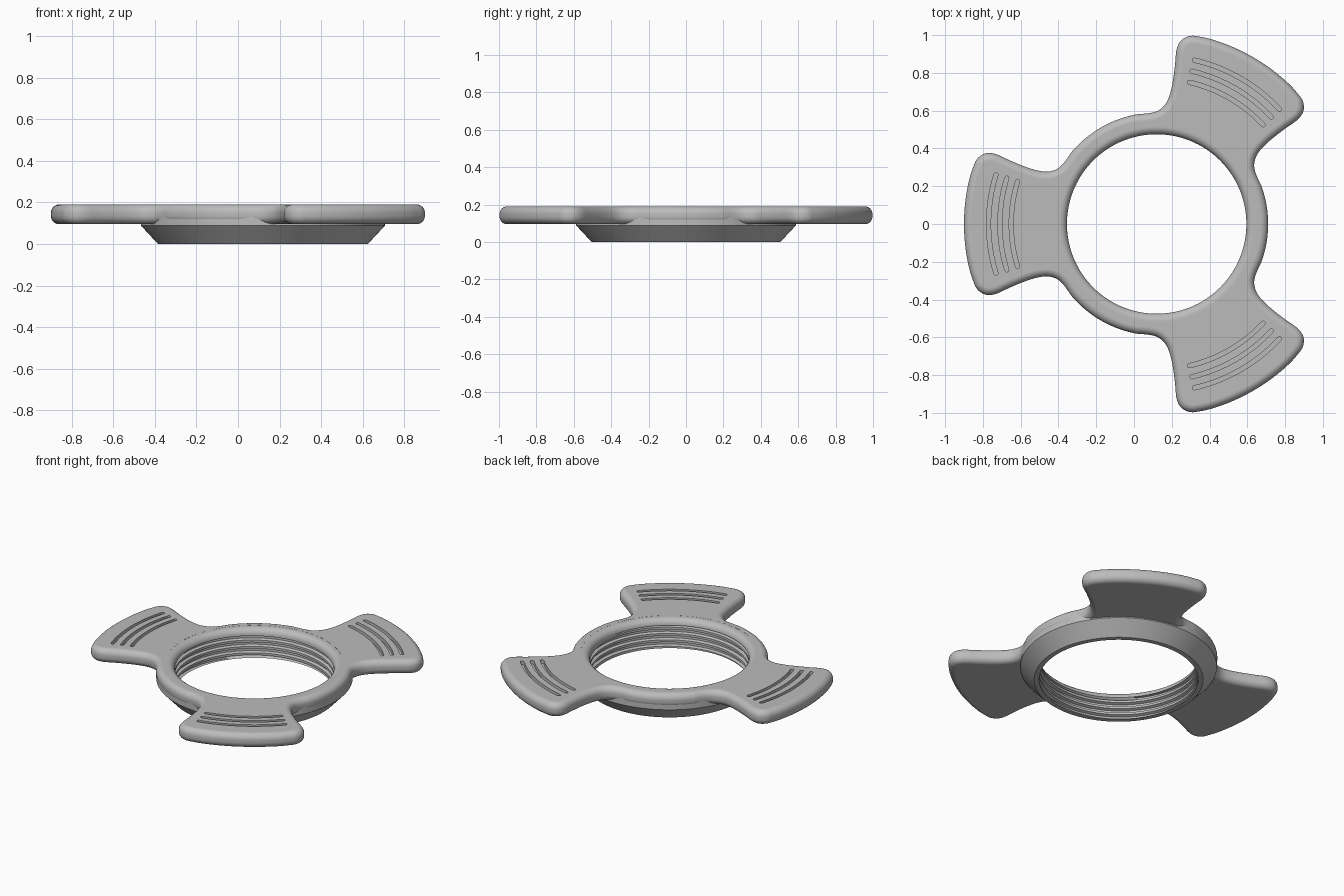
import bpy
import bmesh
from math import sin, cos, pi, radians, tau
from mathutils import Vector

if "Cube" in bpy.data.objects:
    bpy.data.objects.remove(bpy.data.objects["Cube"], do_unlink=True)

CENTRE_X = 0.12          # the bore axis
TOP, UNDER = 0.19, 0.095  # plate faces
RING_R, BORE_R, TIP_R = 0.59, 0.475, 1.02
ROUND = 0.04             # edge rounding
WINGS = [radians(a) for a in (60, 180, 300)]

grey = bpy.data.materials.new("warm_grey")
grey.use_nodes = True
grey.diffuse_color = (0.5, 0.5, 0.5, 1)
grey.node_tree.nodes["Principled BSDF"].inputs["Base Color"].default_value = (0.5, 0.5, 0.5, 1)


def make_object(name, bm):
    bmesh.ops.recalc_face_normals(bm, faces=bm.faces)
    mesh = bpy.data.meshes.new(name)
    bm.to_mesh(mesh)
    bm.free()
    mesh.materials.append(grey)
    obj = bpy.data.objects.new(name, mesh)
    bpy.context.collection.objects.link(obj)
    return obj


def select_only(obj):
    bpy.ops.object.select_all(action='DESELECT')
    obj.select_set(True)
    bpy.context.view_layer.objects.active = obj


def polar(r, a):
    return Vector((r * cos(a), r * sin(a)))


def stack_loops(bm, loops, capped=True):
    """Skin a stack of equal closed loops of 3D points."""
    rows = [[bm.verts.new(p) for p in loop] for loop in loops]
    n = len(rows[0])
    for low, high in zip(rows, rows[1:]):
        for i in range(n):
            j = (i + 1) % n
            bm.faces.new((low[i], low[j], high[j], high[i]))
    if capped:
        bm.faces.new(rows[0][::-1])
        bm.faces.new(rows[-1])


def prism(bm, outline, z0, z1):
    stack_loops(bm, [[(p[0] + CENTRE_X, p[1], z) for p in outline] for z in (z0, z1)])


def smooth_loop(points, steps=4):
    """Closed Catmull-Rom curve through the points."""
    out, n = [], len(points)
    for i in range(n):
        a, b, c, d = (points[(i + k) % n] for k in (-1, 0, 1, 2))
        for s in range(steps):
            t = s / steps
            out.append(0.5 * (2 * b + (c - a) * t + (2 * a - 5 * b + 4 * c - d) * t * t
                              + (3 * b - a - 3 * c + d) * t ** 3))
    return out


# Flank of one wing: (outward, sideways), from the ring to the tip corner
FLANK = [(.455, .375), (.488, .328), (.523, .294), (.57, .278), (.62, .281), (.69, .301),
         (.78, .338), (.845, .368), (.89, .376), (.925, .366), (.955, .339), (.972, .30)]


def wing_plate_outline():
    pts = []
    for axis in WINGS:
        turn = lambda u, v: polar(u, axis) + polar(v, axis + pi / 2)
        pts += [turn(u, -v) for u, v in FLANK]
        pts += [polar(TIP_R, axis + radians(a)) for a in range(-14, 15, 4)]
        pts += [turn(u, v) for u, v in reversed(FLANK)]
        pts += [polar(RING_R, axis + radians(a)) for a in range(43, 80, 4)]
    return smooth_loop(pts)


# Three-winged plate with rounded rims
outline = wing_plate_outline()
count = len(outline)
inward = []
for i in range(count):
    t = (outline[(i + 1) % count] - outline[i - 1]).normalized()
    inward.append(Vector((-t.y, t.x)))
arc = [k * pi / 12 for k in range(7)]
levels = [(ROUND * (1 - sin(a)), UNDER + ROUND * (1 - cos(a))) for a in arc]
levels += [(ROUND * (1 - cos(a)), TOP - ROUND * (1 - sin(a))) for a in arc]
bm = bmesh.new()
stack_loops(bm, [[(p.x + n.x * d + CENTRE_X, p.y + n.y * d, z)
                  for p, n in zip(outline, inward)] for d, z in levels])
plate = make_object("wing_plate", bm)

# Cutters: the central hole and three curved grip grooves on each wing
bm = bmesh.new()
prism(bm, [polar(0.53, tau * i / 128) for i in range(128)], 0, 0.4)
half, width = radians(17), 0.011
for axis in WINGS:
    for r in (0.77, 0.83, 0.89):
        sweep = [axis - half + 2 * half * k / 24 for k in range(25)]
        slot = [polar(r + width, a) for a in sweep]
        slot += [polar(r, sweep[-1]) + polar(width, sweep[-1] + k * pi / 6) for k in range(1, 6)]
        slot += [polar(r - width, a) for a in reversed(sweep)]
        slot += [polar(r, sweep[0]) + polar(width, sweep[0] + pi + k * pi / 6) for k in range(1, 6)]
        prism(bm, slot, TOP - 0.025, 0.3)
cutter = make_object("plate_cutter", bm)
cutter.hide_render = True
cut = plate.modifiers.new("cut", 'BOOLEAN')
cut.operation, cut.solver, cut.object = 'DIFFERENCE', 'EXACT', cutter
select_only(plate)
bpy.ops.object.modifier_apply(modifier="cut")
bpy.data.objects.remove(cutter, do_unlink=True)

# Ring with a tapered skirt and a helical thread in the bore
SEGMENTS, PITCH, DEPTH = 144, 0.042, 0.018
rim_z, wall_r = TOP - 0.0005, RING_R - 0.003
bore_top = rim_z - ROUND
profile = [(BORE_R, 0), (0.505, 0), (wall_r, 0.088)]
profile += [(wall_r - ROUND * (1 - cos(a)), bore_top + ROUND * sin(a)) for a in arc]
profile += [(BORE_R + ROUND * (1 - sin(a)), bore_top + ROUND * cos(a)) for a in arc]
tooth = [(0.95, DEPTH), (0.6, DEPTH), (0.45, 0), (0.1, 0)]


def ring_section(i):
    section = list(profile)
    for turn in range(4, -2, -1):
        for part, depth in tooth:
            z = PITCH * (turn + part + i / SEGMENTS)
            inside = 0 < z < bore_top
            section.append((BORE_R + depth if inside else BORE_R, min(max(z, 0), bore_top)))
    return [(r * cos(tau * i / SEGMENTS) + CENTRE_X, r * sin(tau * i / SEGMENTS), z)
            for r, z in section]


bm = bmesh.new()
stack_loops(bm, [ring_section(i) for i in range(SEGMENTS + 1)], capped=False)
bmesh.ops.remove_doubles(bm, verts=bm.verts, dist=0.0001)
ring = make_object("threaded_ring", bm)

# Smooth rims, flat tops
for obj in (plate, ring):
    select_only(obj)
    bpy.ops.object.shade_smooth_by_angle(angle=radians(32))
    flat = obj.modifiers.new("flat_tops", 'WEIGHTED_NORMAL')
    flat.keep_sharp = True
